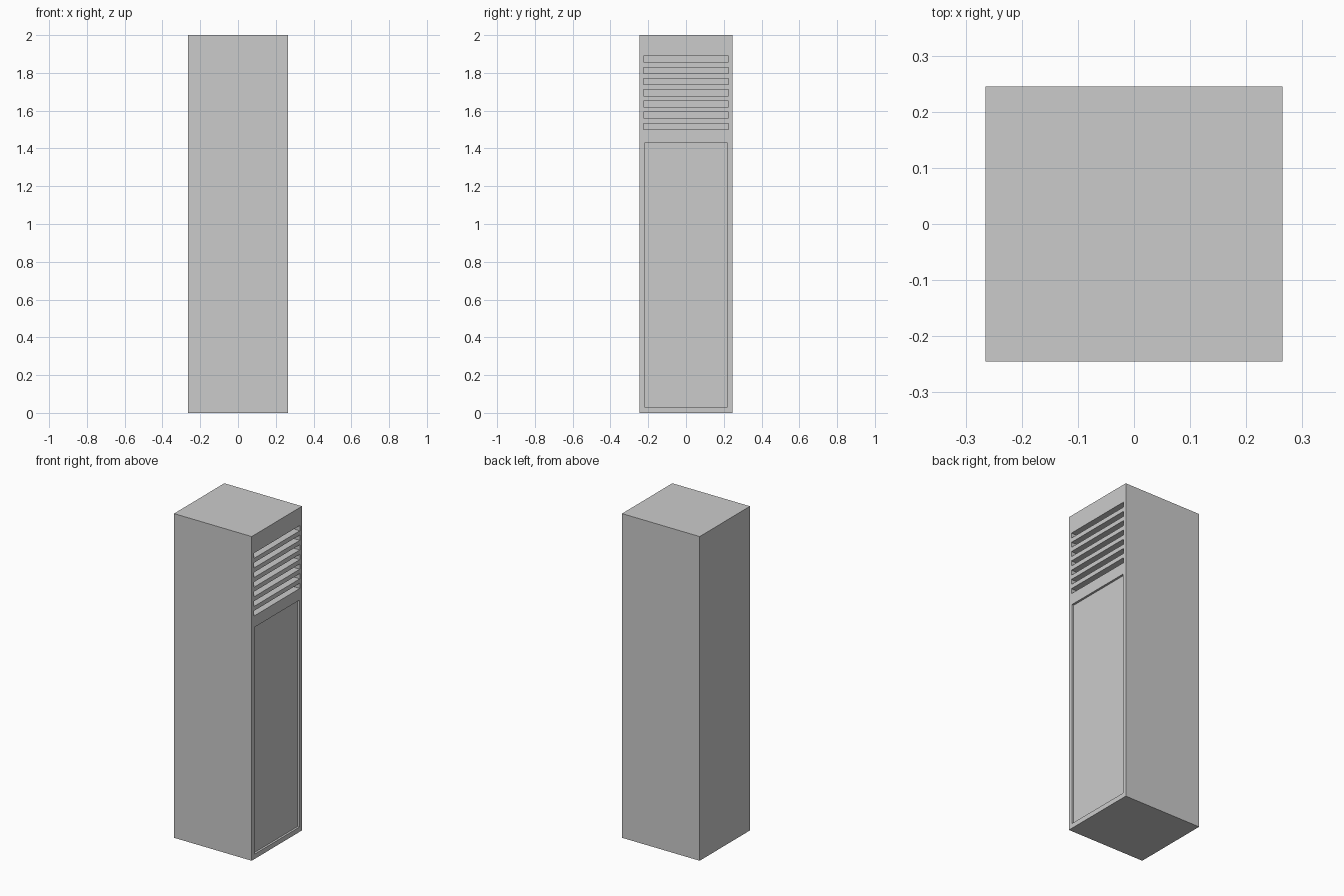
import bpy

if "Cube" in bpy.data.objects:
    bpy.data.objects.remove(bpy.data.objects["Cube"])

W, D, H = 0.53, 0.49, 2.0
FACE = W / 2  # door side faces +x


def box(name, x0, x1, y0, y1, z0, z1):
    bpy.ops.mesh.primitive_cube_add(
        size=1, location=((x0 + x1) / 2, (y0 + y1) / 2, (z0 + z1) / 2))
    ob = bpy.context.object
    ob.name = name
    ob.scale = (x1 - x0, y1 - y0, z1 - z0)
    bpy.ops.object.transform_apply(location=True, rotation=False, scale=True)
    return ob


def cut(target, cutter):
    cutter.hide_render = True
    cutter.hide_viewport = True
    mod = target.modifiers.new(cutter.name, 'BOOLEAN')
    mod.operation = 'DIFFERENCE'
    mod.solver = 'EXACT'
    mod.object = cutter
    bpy.context.view_layer.objects.active = target
    bpy.ops.object.modifier_apply(modifier=mod.name)
    bpy.data.objects.remove(cutter)


# Locker body
body = box("locker_body", -FACE, FACE, -D / 2, D / 2, 0, H)

# Shallow door recess
cut(body, box("door_recess", FACE - 0.013, FACE + 0.05, -0.22, 0.22, 0.03, 1.43))

# Seven vent slots above the door
for i in range(7):
    z = 1.517 + i * 0.0593
    cut(body, box("vent_slot", FACE - 0.045, FACE + 0.05,
                  -0.224, 0.224, z - 0.016, z + 0.016))
